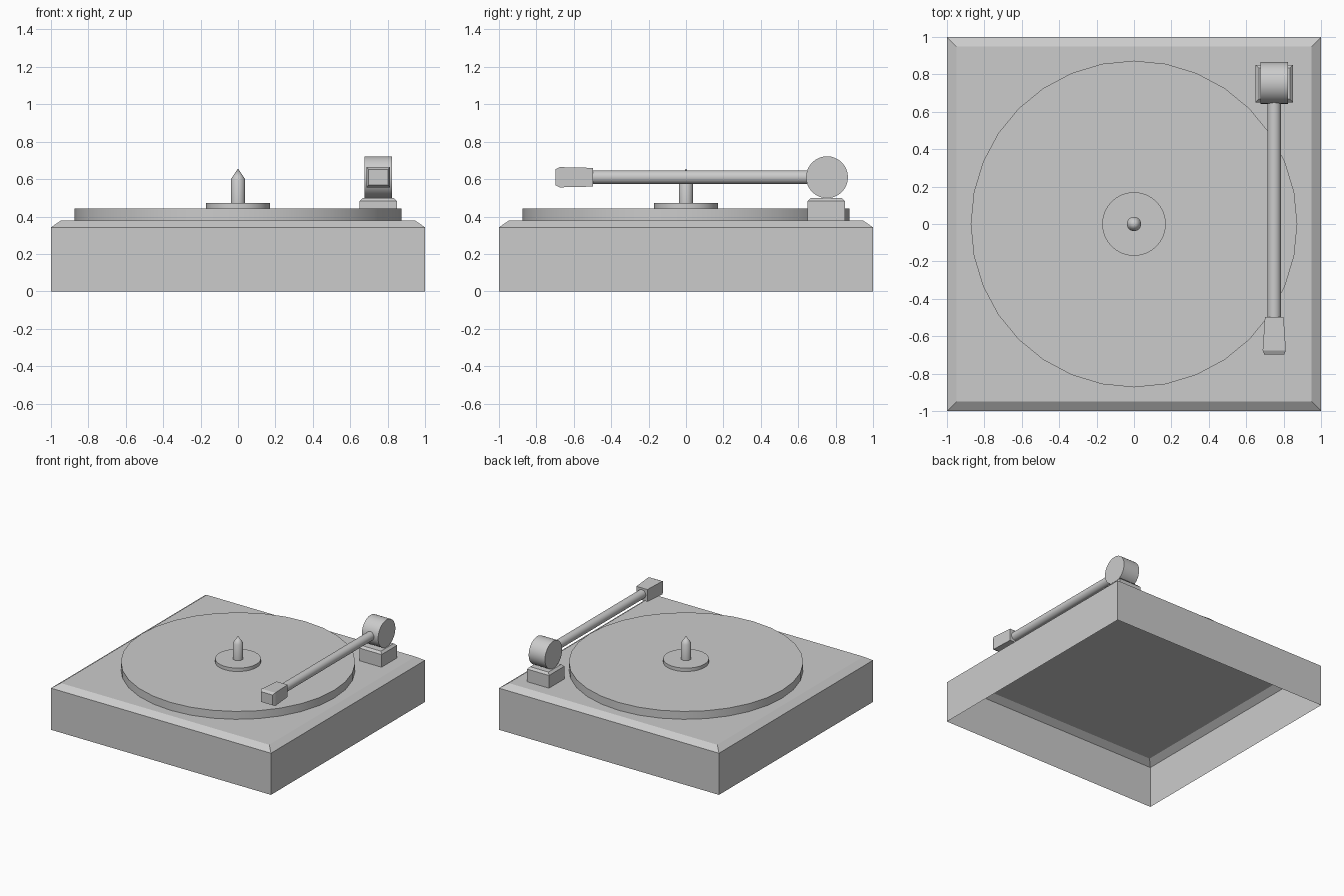
import bpy, bmesh, math

if "Cube" in bpy.data.objects:
    bpy.data.objects.remove(bpy.data.objects["Cube"])

ARM_X, PIVOT_Y, ARM_Z = 0.75, 0.754, 0.61


def finish(name, bm):
    bmesh.ops.recalc_face_normals(bm, faces=bm.faces[:])
    me = bpy.data.meshes.new(name)
    bm.to_mesh(me)
    bm.free()
    ob = bpy.data.objects.new(name, me)
    bpy.context.collection.objects.link(ob)
    return ob


def smooth(ob):
    bpy.ops.object.select_all(action='DESELECT')
    ob.select_set(True)
    bpy.context.view_layer.objects.active = ob
    bpy.ops.object.shade_smooth_by_angle(angle=math.radians(35))


def loft(name, sections, place, cap_start=True):
    """Rectangular sections (half width, half depth, position) joined in order."""
    bm = bmesh.new()
    rings = [[bm.verts.new(place(sx * a, sy * b, t))
              for sx, sy in ((-1, -1), (1, -1), (1, 1), (-1, 1))]
             for a, b, t in sections]
    for lo, hi in zip(rings, rings[1:]):
        for i in range(4):
            j = (i + 1) % 4
            bm.faces.new((lo[i], lo[j], hi[j], hi[i]))
    bm.faces.new(rings[-1])
    if cap_start:
        bm.faces.new(rings[0][::-1])
    return finish(name, bm)


def cylinder(name, r, length, loc, rot=(0, 0, 0), sides=32):
    bpy.ops.mesh.primitive_cylinder_add(vertices=sides, radius=r, depth=length,
                                        location=loc, rotation=rot)
    ob = bpy.context.object
    ob.name = name
    smooth(ob)
    return ob


# Plinth: thin shell, open underneath, chamfered top edge
plinth = loft("plinth", [(1, 1, 0), (1, 1, 0.342), (0.948, 0.948, 0.378)],
              lambda a, b, t: (a, b, t), cap_start=False)
# Outward normals on the open shell
if max(plinth.data.polygons, key=lambda p: p.center.z).normal.z < 0:
    plinth.data.flip_normals()

# Platter and centre label
cylinder("platter", 0.873, 0.065, (0, 0, 0.4105))
cylinder("centre_disc", 0.17, 0.028, (0, 0, 0.457))

# Spindle with pointed tip, turned from a profile
bm = bmesh.new()
profile = [(0, 0.471), (0.038, 0.471), (0.038, 0.6), (0, 0.657)]
verts = [bm.verts.new((r, 0, z)) for r, z in profile]
edges = [bm.edges.new(p) for p in zip(verts, verts[1:])]
bmesh.ops.spin(bm, geom=verts + edges, cent=(0, 0, 0), axis=(0, 0, 1),
               angle=math.tau, steps=32)
bmesh.ops.remove_doubles(bm, verts=bm.verts[:], dist=1e-4)
smooth(finish("spindle", bm))

# Tonearm pedestal with chamfered top
loft("arm_pedestal", [(0.1, 0.1, 0.378), (0.1, 0.1, 0.482), (0.083, 0.083, 0.499)],
     lambda a, b, t: (ARM_X + a, 0.75 + b, t))

# Pivot drum and arm tube
cylinder("arm_pivot", 0.112, 0.148, (ARM_X, PIVOT_Y, ARM_Z), (0, math.pi / 2, 0))
cylinder("arm_tube", 0.036, 1.2, (ARM_X, 0.1, ARM_Z), (math.pi / 2, 0, 0))

# Headshell: flares toward the front, chamfered nose
loft("headshell", [(0.05, 0.05, -0.498), (0.062, 0.054, -0.675), (0.053, 0.042, -0.698)],
     lambda a, b, t: (ARM_X + a, t, ARM_Z + b))
